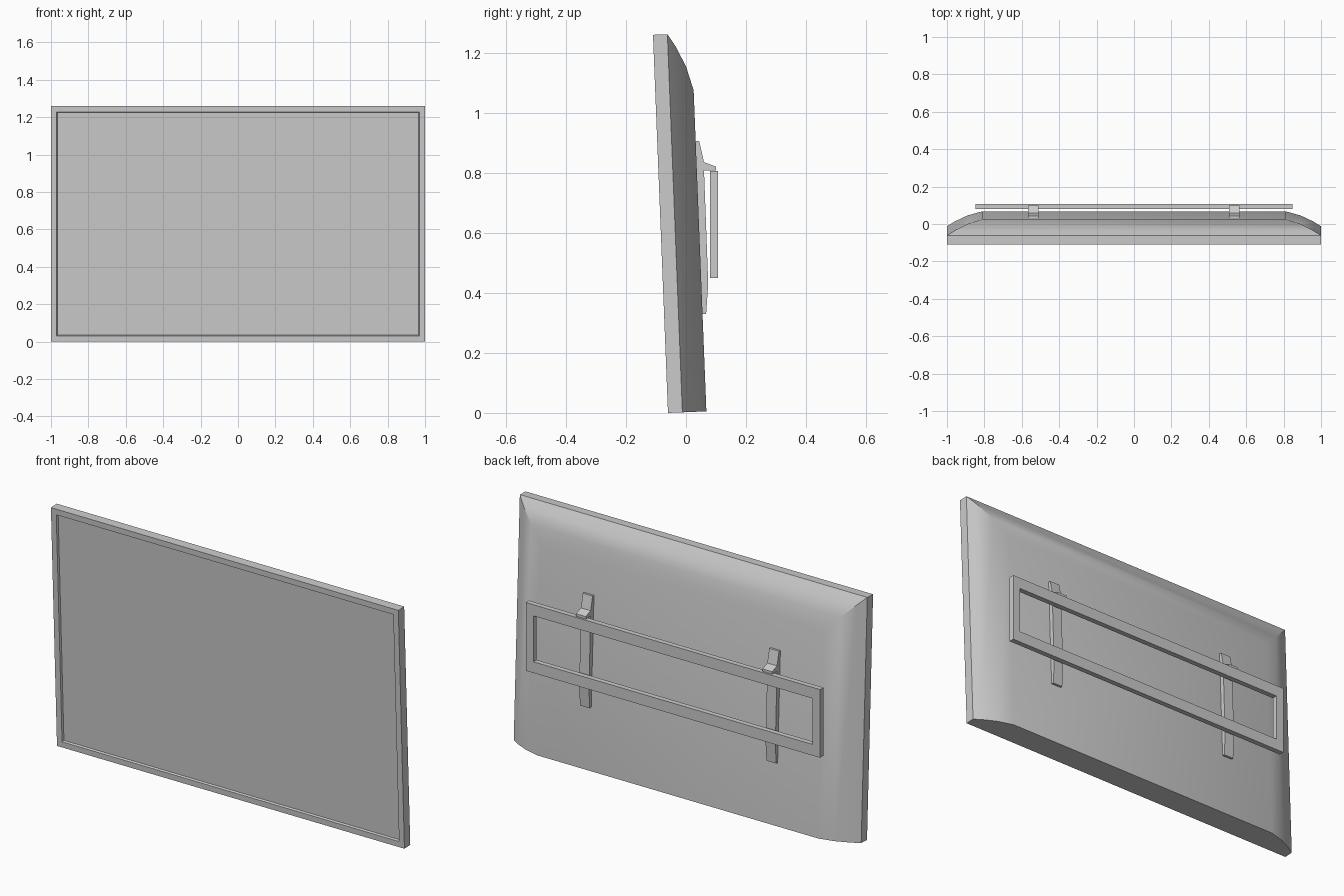
import bpy
import math

if "Cube" in bpy.data.objects:
    bpy.data.objects.remove(bpy.data.objects["Cube"])

TILT = math.atan(0.05 / 1.26)   # the panel leans slightly towards its front
HEIGHT = 1.26


def make(name, verts, faces):
    mesh = bpy.data.meshes.new(name)
    mesh.from_pydata(verts, [], faces)
    obj = bpy.data.objects.new(name, mesh)
    bpy.context.collection.objects.link(obj)
    return obj


def bridge(a, b, n):
    """Quads joining two n-sided loops that start at vertex a and b."""
    return [(a + i, b + i, b + (i + 1) % n, a + (i + 1) % n) for i in range(n)]


def panel_part(name, rings, cap_front, cap_back):
    """Loft rectangles; each ring is (side/top inset, bottom inset, depth)."""
    verts, faces = [], []
    for s, b, d in rings:
        verts += [(s - 1, d, b), (1 - s, d, b),
                  (1 - s, d, HEIGHT - s), (s - 1, d, HEIGHT - s)]
    for k in range(len(rings) - 1):
        faces += bridge(4 * k, 4 * k + 4, 4)
    last = 4 * (len(rings) - 1)
    if cap_front:
        faces.append((0, 1, 2, 3))
    if cap_back:
        faces.append((last + 3, last + 2, last + 1, last))
    obj = make(name, verts, faces)
    obj.location.y = -0.06
    obj.rotation_euler.x = TILT
    return obj


# Front slab with shallow recessed screen
panel_part("screen_panel",
           [(0.034, 0.034, 0.01), (0.03, 0.03, 0), (0, 0, 0), (0, 0, 0.048)],
           True, False)

# Rounded back housing, curved at the sides and top, cut flat at the bottom
shell = panel_part("back_housing",
                   [(0, 0, 0.048), (0.04, 0, 0.073),
                    (0.11, 0, 0.106), (0.19, 0, 0.128)],
                   False, True)
bpy.context.view_layer.objects.active = shell
shell.select_set(True)
bpy.ops.object.shade_smooth_by_angle(angle=math.radians(30))
shell.select_set(False)

# Hooked mounting brackets: side profile (y, z) extruded along x
profile = [(0.053, 0.33), (0.067, 0.33), (0.074, 0.43), (0.06, 0.807),
           (0.1, 0.807), (0.1, 0.82), (0.06, 0.835), (0.044, 0.905),
           (0.03, 0.905)]
n = len(profile)
for side, x in (("left", -0.538), ("right", 0.535)):
    verts = [(x + h, y, z) for h in (-0.028, 0.028) for y, z in profile]
    faces = bridge(0, n, n) + [tuple(range(n))[::-1], tuple(range(n, 2 * n))]
    # profile runs counter-clockwise seen from +x, so flip the rim outward
    faces[:n] = [f[::-1] for f in faces[:n]]
    make(side + "_bracket", verts, faces)

# Upright rectangular wall frame hanging under the hooks
verts = []
for ix, iz, y in ((0, 0, 0.08), (0, 0, 0.107),
                  (0.043, 0.058, 0.107), (0.043, 0.058, 0.08)):
    x, z0, z1 = 0.847 - ix, 0.45 + iz, 0.805 - iz
    verts += [(-x, y, z0), (x, y, z0), (x, y, z1), (-x, y, z1)]
faces = []
for k in range(4):
    faces += bridge(4 * k, 4 * ((k + 1) % 4), 4)
make("wall_frame", verts, faces)
